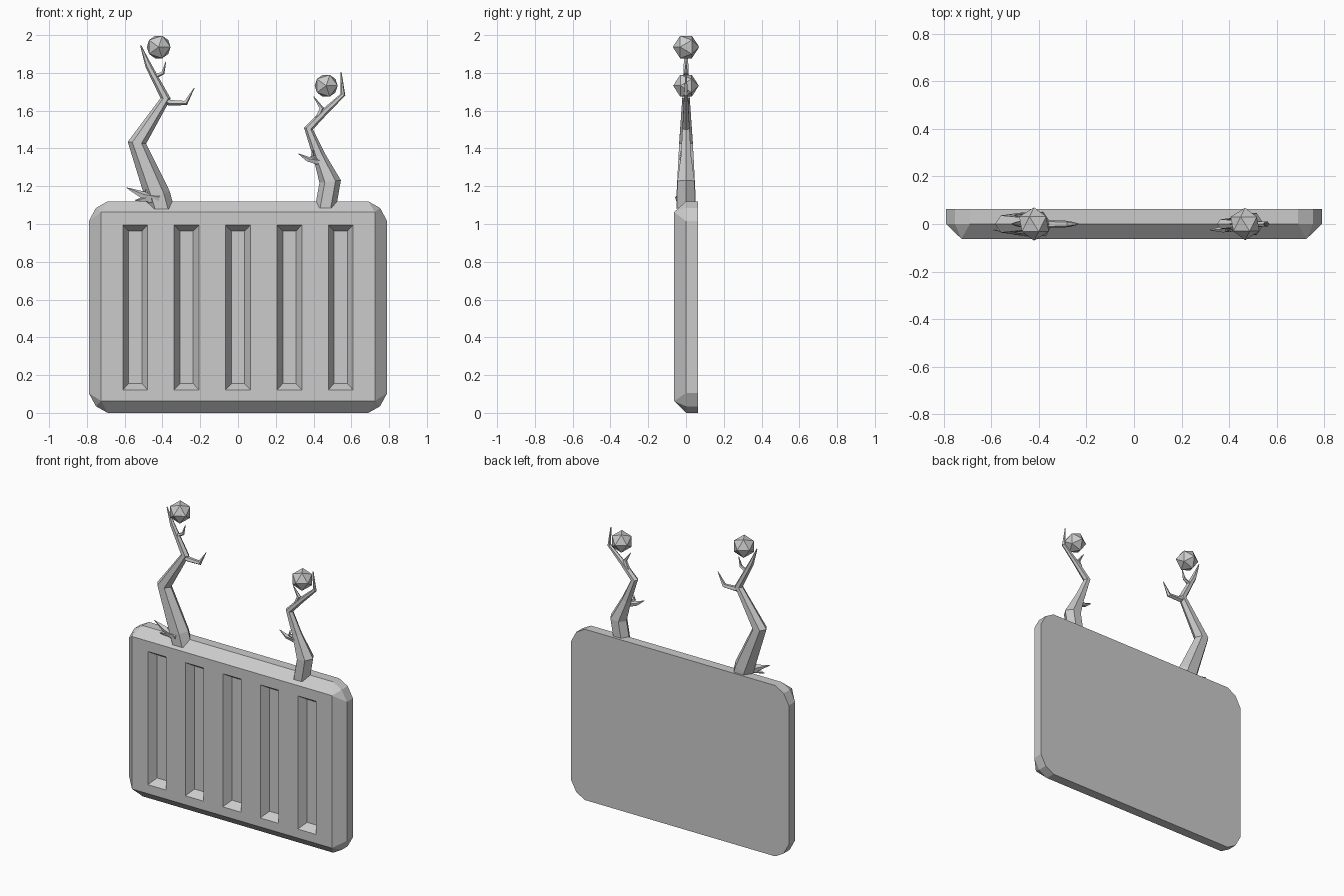
import bpy, bmesh, math
from mathutils import Vector

if "Cube" in bpy.data.objects:
    bpy.data.objects.remove(bpy.data.objects["Cube"])


def finish(name, bm):
    bmesh.ops.remove_doubles(bm, verts=bm.verts, dist=1e-5)
    bmesh.ops.recalc_face_normals(bm, faces=bm.faces)
    mesh = bpy.data.meshes.new(name)
    bm.to_mesh(mesh)
    bm.free()
    ob = bpy.data.objects.new(name, mesh)
    bpy.context.collection.objects.link(ob)
    return ob


def loft(bm, rings):
    """Skin a list of equal-length point rings and cap both ends."""
    vs = [[bm.verts.new(p) for p in r] for r in rings]
    n = len(vs[0])
    for a, b in zip(vs, vs[1:]):
        for i in range(n):
            j = (i + 1) % n
            bm.faces.new((a[i], a[j], b[j], b[i]))
    bm.faces.new(vs[0])
    bm.faces.new(vs[-1])


def rect(x, y, z0, z1, hw):
    return [(x - hw, y, z0), (x + hw, y, z0), (x + hw, y, z1), (x - hw, y, z1)]


def branch(name, path, sides=6, y_scale=1.0):
    """Tapered faceted limb; path rows are x, y, z, radius."""
    pts = [Vector(p[:3]) for p in path]
    rings = []
    for i, p in enumerate(pts):
        if i == 0:
            t = (pts[1] - p).normalized()
            if path[0][3] > 0.04:       # trunk foot sits level
                t = Vector((0, 0, 1))
        elif i == len(pts) - 1:
            t = (p - pts[i - 1]).normalized()
        else:
            t = (p - pts[i - 1]).normalized() + (pts[i + 1] - p).normalized()
        side = Vector((0, 1, 0)).cross(t).normalized()
        depth = t.cross(side).normalized()
        r = path[i][3]
        rings.append([p + side * r * math.cos(a) + depth * r * y_scale * math.sin(a)
                      for a in (2 * math.pi * k / sides for k in range(sides))])
    bm = bmesh.new()
    loft(bm, rings)
    return finish(name, bm)


# Panel: rounded outline, chamfered to a square-cornered front
corner = [(0.79, 0.105), (0.752, 0.035), (0.69, 0.0)]
H = 1.12
outline = ([(x, z) for x, z in reversed(corner)] + [(x, H - z) for x, z in corner]
           + [(-x, H - z) for x, z in reversed(corner)] + [(-x, z) for x, z in corner])
front = [(math.copysign(0.725, x), 0.063 if z < H / 2 else 1.063) for x, z in outline]
bm = bmesh.new()
back_v = [bm.verts.new((x, 0.0625, z)) for x, z in outline]
side_v = [bm.verts.new((x, 0.0, z)) for x, z in outline]
front_v = [bm.verts.new((front[i][0], -0.0625, front[i][1])) for i in (1, 4, 7, 10)]
bm.faces.new(back_v)
bm.faces.new(front_v)
for i in range(12):
    j = (i + 1) % 12
    bm.faces.new((back_v[i], back_v[j], side_v[j], side_v[i]))
    a, b = front_v[i // 3], front_v[j // 3]
    bm.faces.new((side_v[i], side_v[j], a) if a is b else (side_v[i], side_v[j], b, a))
panel = finish("panel", bm)

# Five tapered grooves cut in the front
bm = bmesh.new()
for k in range(-2, 3):
    x = 0.272 * k
    loft(bm, [rect(x, -0.1, 0.122, 0.995, 0.066),
              rect(x, -0.0625, 0.122, 0.995, 0.066),
              rect(x, -0.012, 0.155, 0.962, 0.035)])
cutter = finish("groove_cutter", bm)
cutter.hide_render = True
mod = panel.modifiers.new("grooves", 'BOOLEAN')
mod.operation = 'DIFFERENCE'
mod.solver = 'EXACT'
mod.object = cutter
bpy.context.view_layer.objects.active = panel
bpy.ops.object.modifier_apply(modifier="grooves")
bpy.data.objects.remove(cutter, do_unlink=True)

# Tall left branch and its twigs
branch("left_trunk", [(-0.405, 0, 1.08, 0.068), (-0.425, 0, 1.15, 0.068),
                      (-0.535, 0, 1.43, 0.049), (-0.383, 0, 1.665, 0.027),
                      (-0.475, 0, 1.84, 0.017), (-0.515, 0, 1.945, 0.003)], 6, 0.85)
branch("left_side_twig", [(-0.40, 0, 1.66, 0.022), (-0.36, 0, 1.643, 0.017),
                          (-0.277, 0, 1.642, 0.014), (-0.232, 0, 1.72, 0.002)], 5)
branch("left_upper_twig", [(-0.45, 0, 1.775, 0.013), (-0.398, 0, 1.80, 0.01),
                           (-0.382, 0, 1.86, 0.002)], 5)
branch("left_root_twig", [(-0.42, -0.02, 1.13, 0.04), (-0.50, -0.025, 1.15, 0.022),
                          (-0.59, -0.025, 1.192, 0.002)], 5)
branch("left_root_spur", [(-0.46, -0.02, 1.14, 0.025), (-0.50, -0.03, 1.13, 0.015),
                          (-0.545, -0.035, 1.125, 0.002)], 5)
branch("left_root_thorn", [(-0.46, -0.02, 1.12, 0.02), (-0.485, -0.025, 1.155, 0.012),
                           (-0.483, -0.025, 1.20, 0.002)], 5)

# Short right branch and its twigs
branch("right_trunk", [(0.463, 0, 1.085, 0.056), (0.488, 0, 1.225, 0.057),
                       (0.43, 0, 1.36, 0.033), (0.373, 0, 1.505, 0.024),
                       (0.46, 0, 1.595, 0.018), (0.556, 0, 1.685, 0.013),
                       (0.545, 0, 1.805, 0.003)], 6, 0.92)
branch("right_upper_twig", [(0.42, 0, 1.56, 0.014), (0.443, 0, 1.612, 0.013),
                            (0.40, 0, 1.675, 0.002)], 5)
branch("right_low_twig", [(0.43, -0.01, 1.33, 0.022), (0.37, -0.022, 1.342, 0.014),
                          (0.32, -0.025, 1.372, 0.002)], 5)
branch("right_low_spur", [(0.42, -0.015, 1.34, 0.014), (0.392, -0.025, 1.36, 0.01),
                          (0.397, -0.025, 1.39, 0.002)], 5)

# Faceted balls floating at the tips
for name, x, z, r in (("left_ball", -0.42, 1.937, 0.07), ("right_ball", 0.467, 1.732, 0.068)):
    bpy.ops.mesh.primitive_ico_sphere_add(subdivisions=1, radius=r, location=(x, 0, z),
                                          rotation=(math.pi / 2, 0, 0))
    bpy.context.object.name = name
